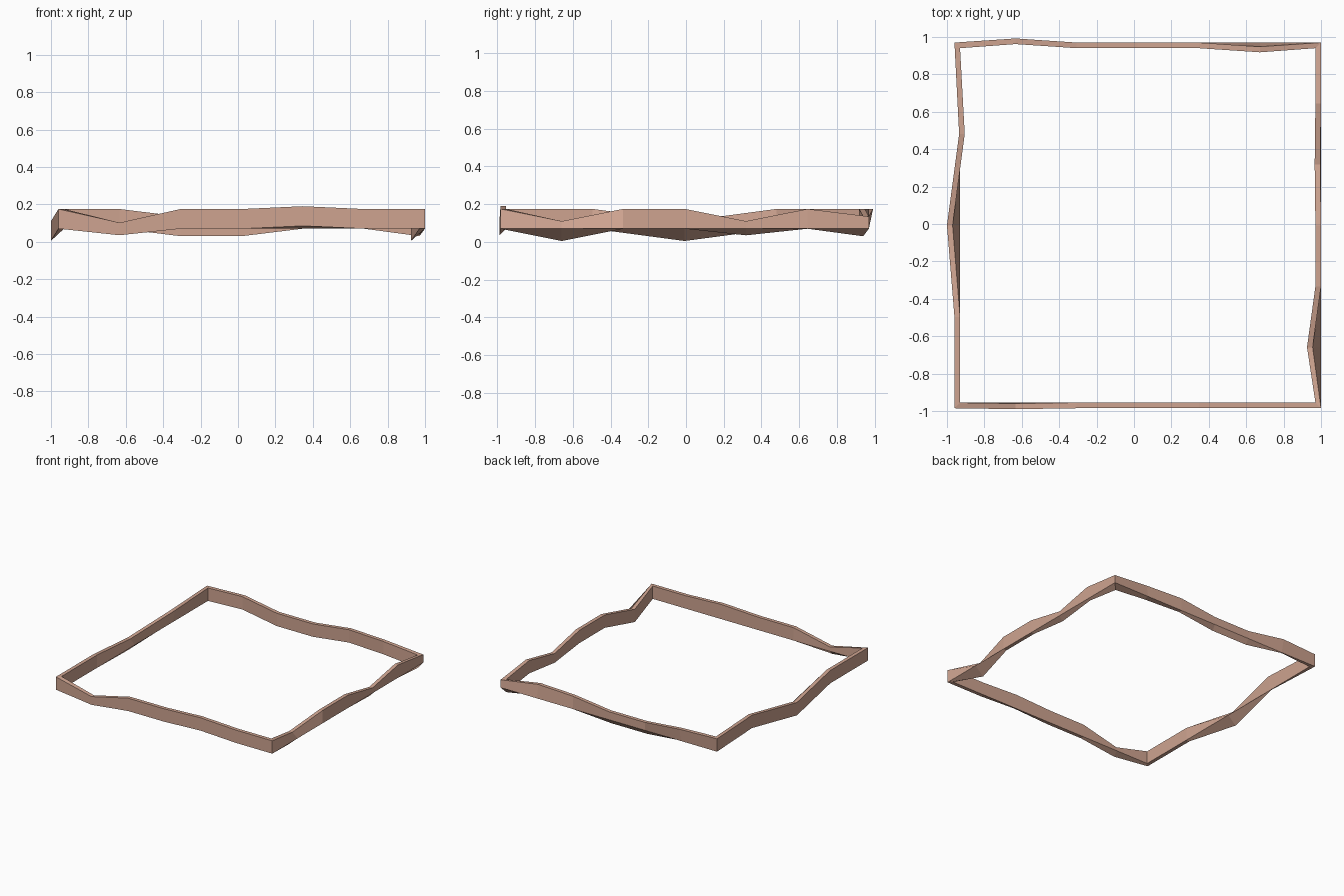
import bpy, bmesh

if "Cube" in bpy.data.objects:
    bpy.data.objects.remove(bpy.data.objects["Cube"])

X0, X1, Y0, Y1 = -0.96, 1.0, -0.985, 0.97   # outer rectangle
W, ZB, ZT = 0.03, 0.07, 0.175               # bar width, bottom, top

# Sides: start corner, end corner, inward normal, which bottom edge stays straight,
# and per-station offsets (across, dz top, dz bottom)
O = (0, 0, 0)
LOW = (0, -0.04, -0.04)
sides = [
    ((X0, Y0), (X1, Y0), (0, 1), "inner",
     [O, (-0.005, -0.073, -0.035), O, O, (0, 0.015, 0.015), O]),
    ((X1, Y0), (X1, Y1), (-1, 0), "outer",
     [O, (-0.045, -0.065, -0.065), O, O, (-0.004, -0.065, -0.035), O]),
    ((X1, Y1), (X0, Y1), (0, -1), "outer",
     [LOW, (-0.022, 0, 0), O, LOW, LOW, (0.022, 0, 0)]),
    ((X0, Y1), (X0, Y0), (1, 0), "inner",
     [O, (0.025, 0, 0), (-0.04, -0.065, -0.065), O]),
]

# One closed ring of four-cornered sections: outer bottom, inner bottom, inner top, outer top
bm = bmesh.new()
rings = []
for k, (a, b, n, fixed, offs) in enumerate(sides):
    prev_n = sides[k - 1][2]
    for i, (d, dt, db) in enumerate(offs):
        t = i / len(offs)
        x, y = a[0] + (b[0] - a[0]) * t, a[1] + (b[1] - a[1]) * t
        # mitre direction at the corner, plain normal elsewhere
        ix, iy = (n[0] + prev_n[0], n[1] + prev_n[1]) if i == 0 else n
        # offsets act along +x or +y, across the side
        sx, sy = (abs(n[0]) * d, abs(n[1]) * d)
        ring = []
        for depth, z, dz, held in ((0, ZB, db, fixed == "outer"), (W, ZB, db, fixed == "inner"),
                                   (W, ZT, dt, False), (0, ZT, dt, False)):
            s = 0 if held else 1
            ring.append(bm.verts.new((x + ix * depth + sx * s, y + iy * depth + sy * s, z + dz * s)))
        rings.append(ring)

for r, q in zip(rings, rings[1:] + rings[:1]):
    for j in range(4):
        m = (j + 1) % 4
        bm.faces.new((r[j], r[m], q[m], q[j]))
bmesh.ops.recalc_face_normals(bm, faces=bm.faces)

# Frame object
mesh = bpy.data.meshes.new("warped_frame")
bm.to_mesh(mesh)
bm.free()
frame = bpy.data.objects.new("warped_frame", mesh)
bpy.context.collection.objects.link(frame)
mat = bpy.data.materials.new("clay_pink")
mat.diffuse_color = (0.62, 0.37, 0.28, 1)
mat.use_nodes = True
mat.node_tree.nodes["Principled BSDF"].inputs["Base Color"].default_value = mat.diffuse_color
mesh.materials.append(mat)
